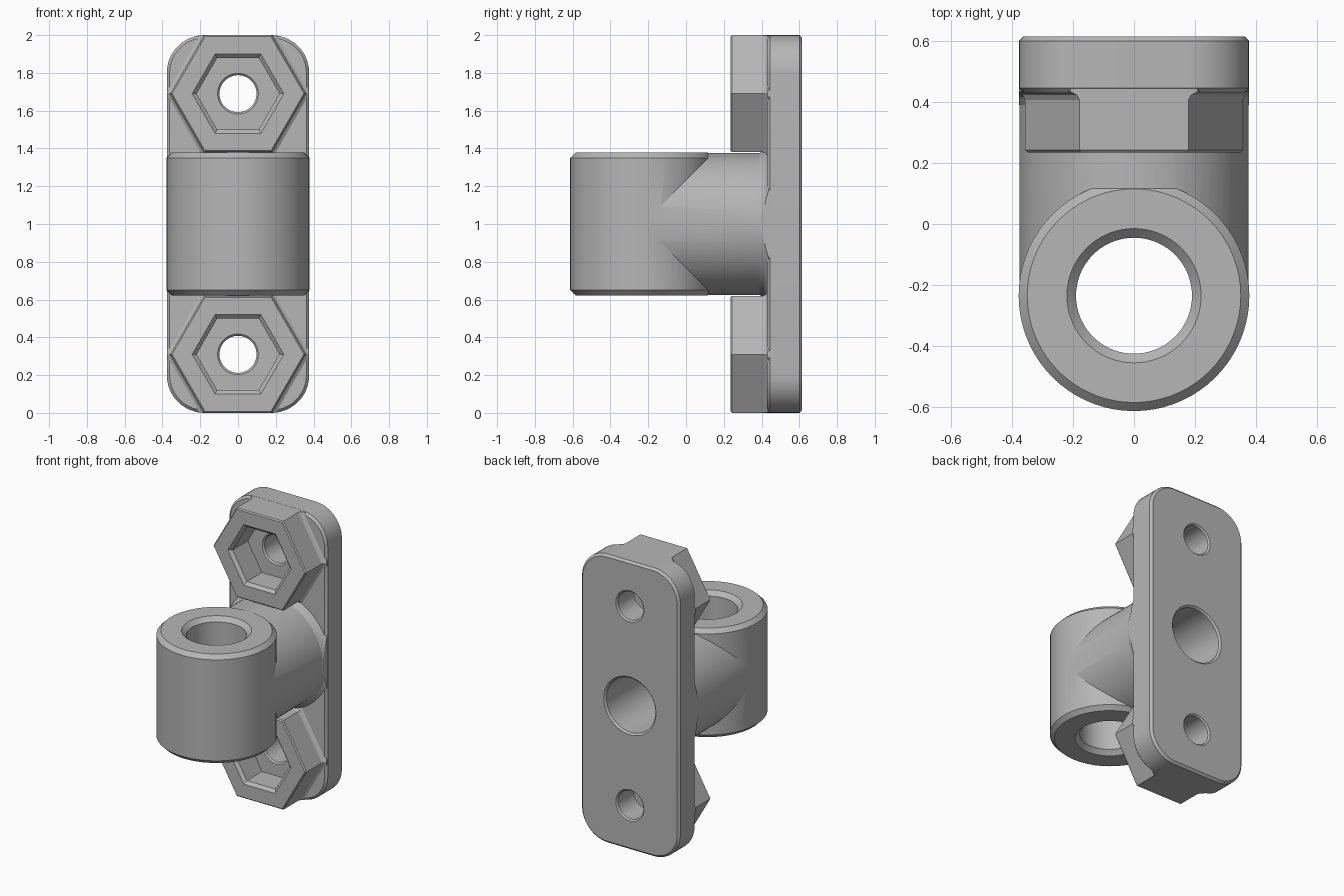
import bpy, bmesh, math
from mathutils import Vector

old = bpy.data.objects.get("Cube")
if old:
    bpy.data.objects.remove(old, do_unlink=True)

grey = bpy.data.materials.new("plain grey")
grey.use_nodes = True
colour = (0.47, 0.47, 0.47, 1)
grey.diffuse_color = colour
grey.node_tree.nodes["Principled BSDF"].inputs["Base Color"].default_value = colour


def loft(name, sections):
    """Closed solid through a list of equal-length point loops."""
    bm = bmesh.new()
    loops = [[bm.verts.new(p) for p in s] for s in sections]
    n = len(loops[0])
    for a, b in zip(loops, loops[1:]):
        for i in range(n):
            j = (i + 1) % n
            bm.faces.new((a[i], a[j], b[j], b[i]))
    bm.faces.new(loops[0])
    bm.faces.new(loops[-1])
    bmesh.ops.recalc_face_normals(bm, faces=bm.faces)
    me = bpy.data.meshes.new(name)
    bm.to_mesh(me)
    bm.free()
    me.materials.append(grey)
    ob = bpy.data.objects.new(name, me)
    bpy.context.collection.objects.link(ob)
    return ob


def turned(name, profile, centre, axis="Y", sides=72):
    """Regular-sided solid; profile holds (radius, position along axis)."""
    sections = []
    for r, t in profile:
        loop = []
        for i in range(sides):
            a = math.tau * i / sides
            u, v = centre[0] + r * math.cos(a), centre[1] + r * math.sin(a)
            loop.append(Vector((u, t, v)) if axis == "Y" else Vector((u, v, t)))
        sections.append(loop)
    return loft(name, sections)


def rounded_slab(name, half_x, half_z, radius, profile):
    """Rounded rectangle facing y; profile holds (inset, y)."""
    sections = []
    for inset, y in profile:
        loop = []
        r = radius - inset
        for k, (sx, sz) in enumerate(((1, 1), (-1, 1), (-1, -1), (1, -1))):
            for i in range(13):
                a = math.pi / 2 * (k + i / 12)
                loop.append(Vector((sx * (half_x - radius) + r * math.cos(a), y,
                                    1 + sz * (half_z - radius) + r * math.sin(a))))
        sections.append(loop)
    return loft(name, sections)


def combine(target, other, operation):
    mod = target.modifiers.new(operation.lower(), "BOOLEAN")
    mod.operation = operation
    mod.solver = "EXACT"
    mod.object = other
    bpy.context.view_layer.objects.active = target
    bpy.ops.object.modifier_apply(modifier=mod.name)
    bpy.data.objects.remove(other, do_unlink=True)


HEX = 2 / math.sqrt(3)      # corner radius of a hexagon per unit of flat radius
BOSSES = (0.31, 1.69)
FRONT, SEAT, BACK = 0.235, 0.43, 0.615

# Mounting plate
bracket = rounded_slab("pivot_bracket", 0.377, 1.0, 0.2,
                       [(0.015, SEAT), (0, SEAT + 0.015), (0, BACK - 0.015), (0.015, BACK)])

# Soft feet where the bosses and neck meet the plate, trimmed to its outline
foot = turned("neck_foot", [(0.376, 0.39), (0.388, 0.415), (0.415, 0.436), (0.415, 0.46)], (0, 1))
for z in BOSSES:
    skirt = turned("boss_foot", [(r * HEX, y) for r, y in
                   ((0.309, 0.405), (0.316, 0.422), (0.334, 0.434), (0.334, 0.46))], (0, z), sides=6)
    combine(foot, skirt, "UNION")
trim = rounded_slab("outline_trim", 0.3765, 0.9995, 0.2, [(0, 0.3), (0, 0.5)])
combine(foot, trim, "INTERSECT")
combine(bracket, foot, "UNION")

# Hexagonal bosses
for z in BOSSES:
    boss = turned("hex_boss", [(0.302 * HEX, FRONT), (0.3095 * HEX, FRONT + 0.008),
                               (0.3095 * HEX, 0.5)], (0, z), sides=6)
    combine(bracket, boss, "UNION")

# Neck and upright ring
neck = turned("neck", [(0.376, -0.235), (0.376, 0.5)], (0, 1))
combine(bracket, neck, "UNION")
ring = turned("ring", [(0.35, 0.622), (0.378, 0.65), (0.378, 1.35), (0.35, 1.378)],
              (0, -0.235), "Z")
combine(bracket, ring, "UNION")

# Ring bore and rear bore, both with chamfered mouths
bore = turned("ring_bore", [(0.23, 0.612), (0.19, 0.652), (0.19, 1.348), (0.23, 1.388)],
              (0, -0.235), "Z")
combine(bracket, bore, "DIFFERENCE")
socket = turned("rear_bore", [(0.188, -0.235), (0.188, BACK - 0.012), (0.21, BACK + 0.01)], (0, 1))
combine(bracket, socket, "DIFFERENCE")

# Nut pockets and bolt holes
for z in BOSSES:
    pocket = turned("nut_pocket", [(0.22 * HEX, FRONT - 0.01), (0.19 * HEX, FRONT + 0.02),
                                   (0.19 * HEX, 0.42)], (0, z), sides=6)
    combine(bracket, pocket, "DIFFERENCE")
    hole = turned("bolt_hole", [(0.118, 0.41), (0.098, 0.43), (0.098, BACK - 0.01),
                                (0.118, BACK + 0.01)], (0, z), sides=48)
    combine(bracket, hole, "DIFFERENCE")

# Smooth the round surfaces, keep the machined edges crisp
bpy.ops.object.select_all(action="DESELECT")
bracket.select_set(True)
bpy.context.view_layer.objects.active = bracket
bpy.ops.object.shade_smooth_by_angle(angle=math.radians(20))
